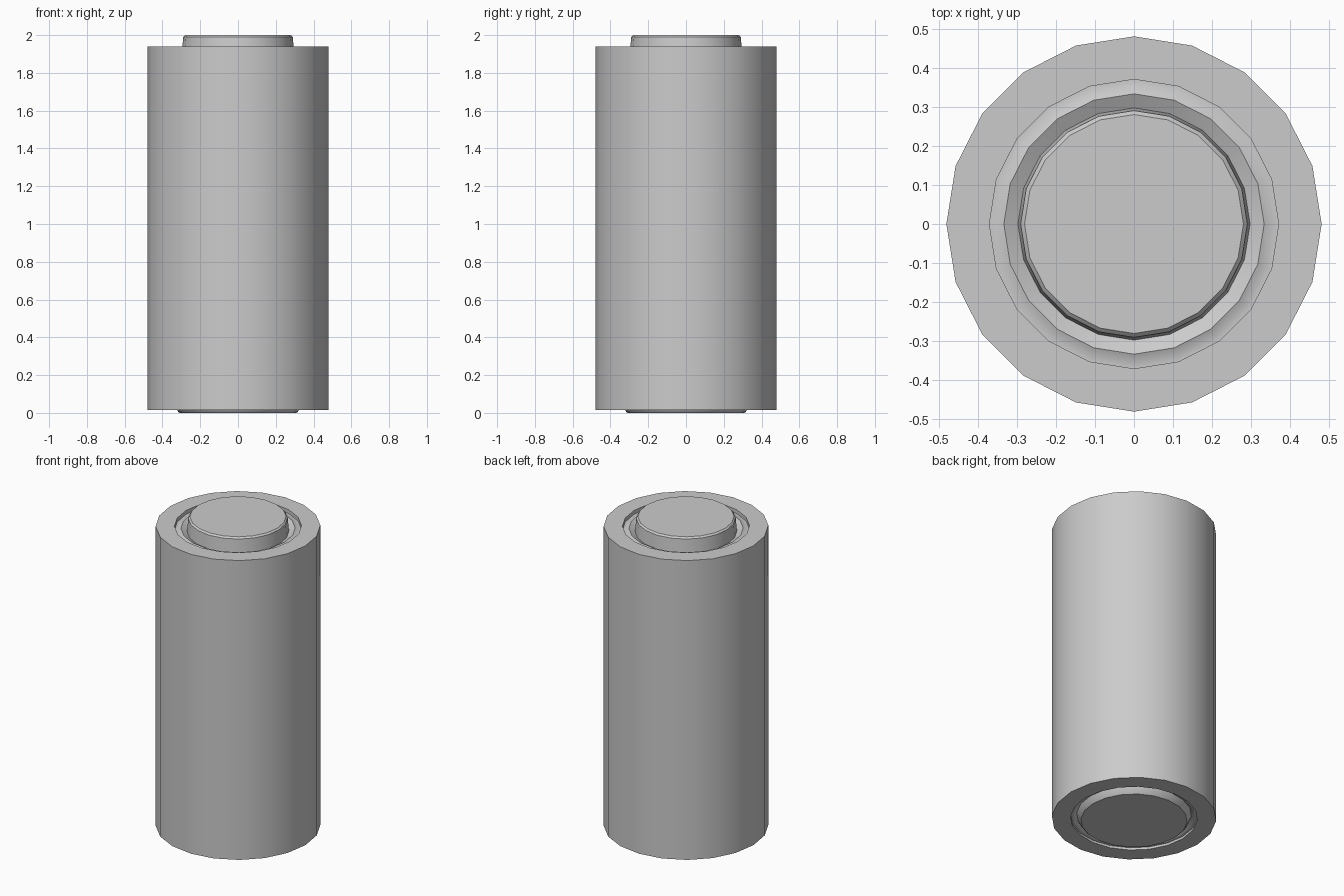
import bpy, bmesh
from math import cos, sin, tau

if "Cube" in bpy.data.objects:
    bpy.data.objects.remove(bpy.data.objects["Cube"])

SIDES = 20


def lathe(name, profile):
    """Revolve (radius, z) points listed bottom to top; cap ends with discs."""
    bm = bmesh.new()
    rings = [[bm.verts.new((r * cos(tau * i / SIDES), r * sin(tau * i / SIDES), z))
              for i in range(SIDES)] for r, z in profile]
    for a, b in zip(rings, rings[1:]):
        for i in range(SIDES):
            j = (i + 1) % SIDES
            bm.faces.new((a[i], a[j], b[j], b[i]))
    bm.faces.new(rings[0][::-1])
    bm.faces.new(rings[-1])
    bmesh.ops.recalc_face_normals(bm, faces=bm.faces)
    me = bpy.data.meshes.new(name)
    bm.to_mesh(me)
    bm.free()
    ob = bpy.data.objects.new(name, me)
    bpy.context.collection.objects.link(ob)
    bpy.context.view_layer.objects.active = ob
    ob.select_set(True)
    return ob


# Bottom terminal, recess and raised ring
bottom = [(0.31, 0.0), (0.317, 0.006), (0.335, 0.04), (0.355, 0.03), (0.37, 0.03)]
# Outer casing
casing = [(0.37, 0.015), (0.48, 0.015), (0.48, 1.94), (0.37, 1.94)]
# Top recess, insulating ridge and raised contact
top = [(0.37, 1.915), (0.355, 1.915), (0.333, 1.925), (0.297, 1.905),
       (0.290, 1.99), (0.280, 2.0)]

lathe("battery_cell", bottom + casing + top)
bpy.ops.object.shade_smooth_by_angle(angle=0.44)
